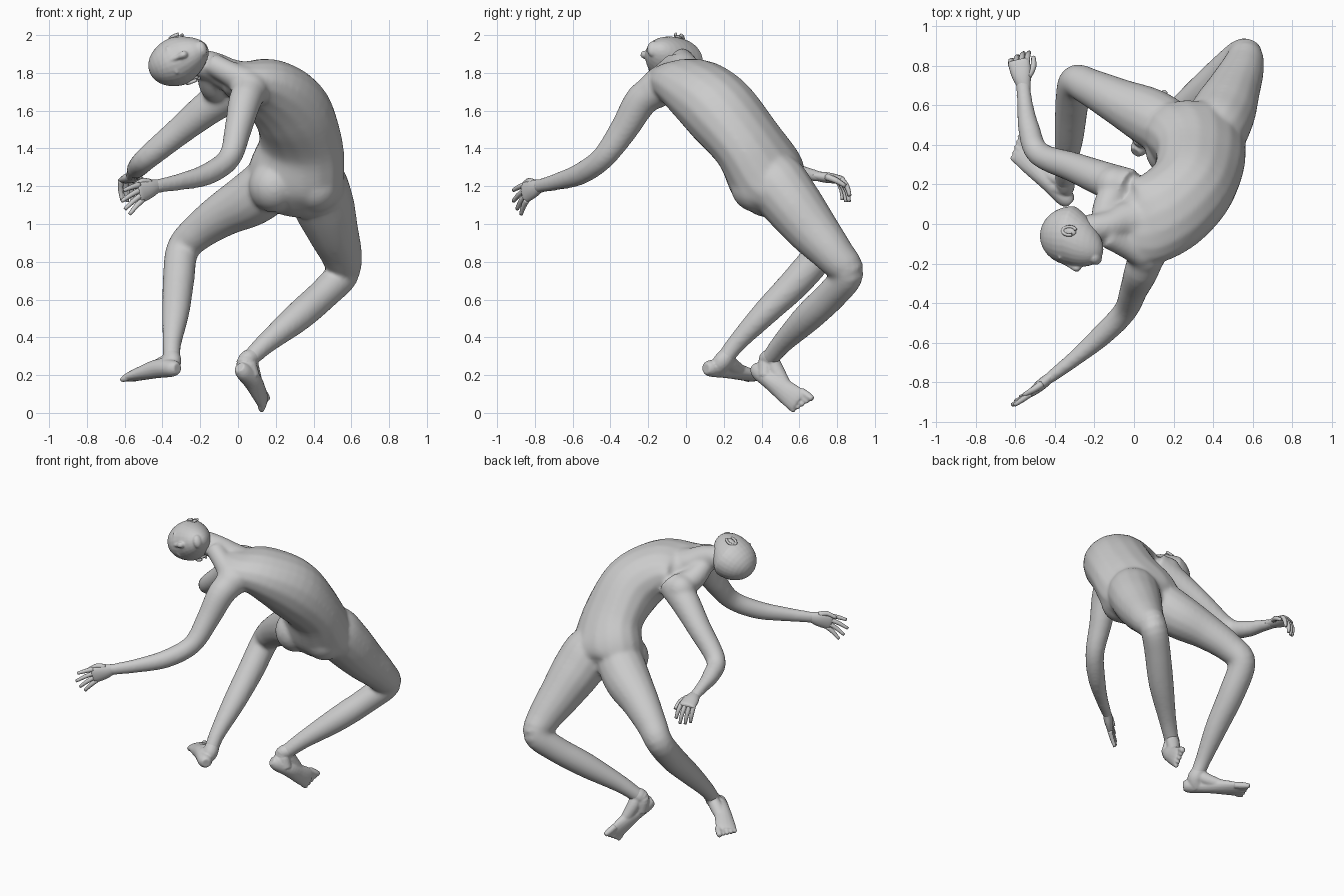
import bpy, bmesh, math
from mathutils import Vector as V, Matrix

if "Cube" in bpy.data.objects:
    bpy.data.objects.remove(bpy.data.objects["Cube"])

skin = bpy.data.materials.new("grey_skin")
skin.use_nodes = True
GREY = (0.6, 0.6, 0.6, 1)
skin.diffuse_color = GREY
skin.node_tree.nodes["Principled BSDF"].inputs["Base Color"].default_value = GREY


def catmull(a, b, c, d, t):
    return [0.5 * (2 * q + (r - p) * t + (2 * p - 5 * q + 4 * r - s) * t * t
                   + (3 * q - p - 3 * r + s) * t ** 3) for p, q, r, s in zip(a, b, c, d)]


def loft(bm, rows, side, side_end=None, steps=5, sides=16):
    """Closed elliptical tube; each row is x, y, z, half width, half depth."""
    side, side_end = V(side), V(side_end or side)
    ext = [rows[0]] + list(rows) + [rows[-1]]
    pts = [catmull(*ext[i:i + 4], k / steps) for i in range(len(rows) - 1) for k in range(steps)]
    pts.append(list(rows[-1]))
    centres = [V(p[:3]) for p in pts]
    rings = []
    for i, p in enumerate(pts):
        tan = (centres[min(i + 1, len(pts) - 1)] - centres[max(i - 1, 0)]).normalized()
        s = side.lerp(side_end, i / (len(pts) - 1))
        s = (s - tan * s.dot(tan)).normalized()
        d = tan.cross(s)
        rings.append([bm.verts.new(centres[i] + s * p[3] * math.cos(u) + d * p[4] * math.sin(u))
                      for u in (math.tau * k / sides for k in range(sides))])
    for r, q in zip(rings, rings[1:]):
        for k in range(sides):
            m = (k + 1) % sides
            bm.faces.new((r[k], r[m], q[m], q[k]))
    bm.faces.new(rings[0][::-1])
    bm.faces.new(rings[-1])


def ball(bm, centre, radii, axes=None, seg=20):
    rot = axes or Matrix.Identity(4)
    mat = Matrix.Translation(V(centre)) @ rot @ Matrix.Diagonal((*radii, 1))
    return bmesh.ops.create_uvsphere(bm, u_segments=seg, v_segments=seg // 2 + 2, radius=1, matrix=mat)["verts"]


def finish(bm, name, voxel=None, smooth=0):
    bmesh.ops.recalc_face_normals(bm, faces=bm.faces)
    me = bpy.data.meshes.new(name)
    bm.to_mesh(me)
    bm.free()
    me.materials.append(skin)
    ob = bpy.data.objects.new(name, me)
    bpy.context.collection.objects.link(ob)
    for p in me.polygons:
        p.use_smooth = True
    if voxel:
        rm = ob.modifiers.new("blend", "REMESH")
        rm.mode, rm.voxel_size, rm.use_smooth_shade = "VOXEL", voxel, True
        sm = ob.modifiers.new("soften", "SMOOTH")
        sm.factor, sm.iterations = 0.5, smooth


# Body: torso, neck and limbs blended into one skin
bm = bmesh.new()
loft(bm, [(.29, .53, 1.1, .14, .1), (.3, .48, 1.16, .245, .165), (.31, .43, 1.25, .265, .2),
          (.335, .33, 1.42, .235, .178), (.285, .18, 1.6, .22, .195), (.16, .06, 1.715, .225, .162),
          (.03, .01, 1.75, .22, .115), (-.05, .01, 1.77, .13, .085)], (-1, .05, 0), (-.2, .95, -.1))
loft(bm, [(.1, .01, 1.75, .13, .1), (-.04, .01, 1.785, .105, .09), (-.13, -.01, 1.83, .078, .082),
          (-.25, -.03, 1.86, .075, .075)], (0, 1, 0))
# Muscles from shoulder to neck
loft(bm, [(-.07, .2, 1.69, .08, .08), (-.13, .1, 1.73, .075, .075), (-.16, .01, 1.81, .06, .06)], (1, 0, 0))
loft(bm, [(.05, -.15, 1.75, .08, .08), (-.03, -.11, 1.79, .065, .07), (-.14, -.06, 1.85, .06, .06)], (1, 0, 0))
# Buttocks
for x in (.19, .41):
    ball(bm, (x, .38, 1.2), (.135, .145, .14))
# Shoulder caps
ball(bm, (.06, -.16, 1.71), (.1, .1, .1))
ball(bm, (-.1, .2, 1.68), (.1, .095, .1))
# Legs
loft(bm, [(.3, .36, 1.36, .06, .06), (.2, .46, 1.24, .14, .14), (.08, .54, 1.14, .15, .145),
          (-.08, .62, 1.05, .122, .115), (-.22, .69, .95, .098, .094), (-.295, .715, .86, .088, .087),
          (-.315, .59, .7, .084, .084), (-.33, .42, .53, .073, .07), (-.35, .26, .36, .05, .05),
          (-.35, .19, .26, .046, .046)], (1, 0, 0))
loft(bm, [(.35, .36, 1.36, .07, .07), (.4, .46, 1.24, .16, .16), (.45, .56, 1.11, .165, .158),
          (.5, .67, .97, .138, .138), (.55, .79, .83, .109, .108), (.555, .855, .74, .087, .092),
          (.46, .78, .635, .084, .084), (.32, .65, .51, .08, .08), (.15, .51, .37, .057, .057),
          (.05, .435, .275, .046, .046)], (.5, -.4, .5))
# Arms
loft(bm, [(.08, -.12, 1.72, .09, .09), (.04, -.23, 1.66, .09, .088), (0, -.33, 1.5, .076, .072),
          (-.045, -.44, 1.35, .063, .061), (-.16, -.56, 1.265, .059, .056), (-.3, -.68, 1.225, .047, .041),
          (-.43, -.78, 1.2, .038, .03), (-.45, -.795, 1.195, .036, .022)], (0, 0, 1))
loft(bm, [(-.02, .18, 1.7, .1, .1), (-.15, .225, 1.62, .094, .09), (-.3, .285, 1.5, .077, .077),
          (-.48, .355, 1.35, .063, .061), (-.53, .48, 1.3, .056, .054), (-.55, .6, 1.275, .042, .04),
          (-.56, .71, 1.25, .037, .029), (-.562, .73, 1.245, .036, .022)], (1, 0, 0))
finish(bm, "body", 0.011, 16)

# Head: skull narrowing into a jaw, with face details and ears
crown = V((-.9, .05, -.36)).normalized()
face = V((-.05, -.97, .12))
face = (face - crown * face.dot(crown)).normalized()
lateral = crown.cross(face)
axes = Matrix((lateral, face, crown)).transposed().to_4x4()
HEAD = V((-.31, -.06, 1.865))


def on_head(x, y, z):
    return HEAD + lateral * x + face * y + crown * z


bm = bmesh.new()
verts = ball(bm, (0, 0, 0), (1, 1, 1), seg=28)
for v in verts:
    x, y, z = v.co
    jaw = max(0, -z)
    v.co = on_head(x * .13 * (1 - .25 * jaw), y * .15 * (1 - .2 * jaw) + .068 * jaw, z * .17)
# Nose, lips, chin, eyelids and brow
loft(bm, [(*on_head(0, .138, .03), .011, .012), (*on_head(0, .152, -.01), .014, .016),
          (*on_head(0, .164, -.042), .02, .017), (*on_head(0, .14, -.056), .012, .01)], lateral, sides=10)
for z, w in ((-.086, .032), (-.099, .027)):
    ball(bm, on_head(0, .13, z), (w, .014, .007), axes, 12)
ball(bm, on_head(0, .106, -.138), (.045, .035, .028), axes, 14)
for s in (-1, 1):
    ball(bm, on_head(s * .046, .118, -.004), (.024, .016, .011), axes, 12)
    ball(bm, on_head(s * .045, .122, .03), (.036, .013, .01), axes, 12)
finish(bm, "head", 0.006, 5)

for s, name in ((-1, "left_ear"), (1, "right_ear")):
    bm = bmesh.new()
    rim = []
    for k in range(11):
        u = math.radians(-70 + 28 * k)
        rim.append((*on_head(s * (.126 - .006 * math.cos(u)), -.01 - .022 * math.cos(u),
                             -.03 + .036 * math.sin(u)), .009, .008))
    loft(bm, rim, lateral, steps=2, sides=8)
    ball(bm, on_head(s * .117, -.008, -.03), (.012, .024, .034), axes, 12)
    finish(bm, name)


# Hands: flat palm, four two-joint fingers and a thumb
def hand(name, wrist, forward, side, droop, curl):
    wrist, f, droop = V(wrist), V(forward).normalized(), V(droop).normalized()
    s = V(side)
    s = (s - f * s.dot(f)).normalized()
    bm = bmesh.new()
    loft(bm, [(*(wrist - f * .05), .028, .018), (*(wrist - f * .01), .037, .026),
              (*(wrist + f * .04), .05, .028), (*(wrist + f * .1), .055, .021),
              (*(wrist + f * .118), .048, .015)], s)
    for i in range(4):
        o = 1.5 - i
        length = (.095, .12, .115, .1)[i]
        p = wrist + f * .1 + s * o * .027
        d = (f + s * o * .13).normalized()
        bend = curl + .08 * i
        m = p + (d * (1 - bend * .6) + droop * bend).normalized() * length * .55
        e = m + (d * (1 - bend) + droop * bend * 1.6).normalized() * length * .55
        loft(bm, [(*p, .016, .016), (*m, .014, .014), (*e, .01, .01)], s, steps=3, sides=8)
    p = wrist + f * .025 + s * .03
    m = p + f * .04 + s * .034 + droop * .015
    e = m + f * .05 + s * .008 + droop * .025
    loft(bm, [(*p, .02, .019), (*m, .016, .016), (*e, .011, .011)], s, steps=3, sides=8)
    finish(bm, name)


hand("right_hand", (-.44, -.787, 1.197), (-.19, -.16, -.075), (0, 0, 1), (-.3, .1, -.6), .15)
hand("left_hand", (-.56, .715, 1.25), (-.03, .14, -.02), (1, .1, .1), (.15, .05, -1), .72)


# Feet: heel, arched instep and five toes, big toe on the side given
def foot(name, ankle, shin, heel, toe, side):
    ankle, heel, toe, shin = V(ankle), V(heel), V(toe), V(shin).normalized()
    f = (toe - heel).normalized()
    s = V(side)
    s = (s - f * s.dot(f)).normalized()
    up = s.cross(f)
    if up.dot(ankle - heel) < 0:
        up = -up
    n = (toe - heel).length
    bm = bmesh.new()
    loft(bm, [(*(heel + up * .035), .028, .03), (*(heel + f * .04 + up * .04), .047, .045),
              (*(heel + f * n * .35 + up * .048), .05, .05), (*(heel + f * n * .6 + up * .037), .06, .039),
              (*(heel + f * n * .78 + up * .027), .065, .029),
              (*(heel + f * n * .86 + up * .022), .06, .02)], s)
    # Ankle running out of the shin, then the instep
    loft(bm, [(*(ankle + shin * .13), .03, .03), (*(ankle + shin * .05), .045, .046), (*ankle, .048, .054),
              (*(heel + f * .1 + up * .045), .045, .06)], s)
    loft(bm, [(*(ankle + shin * .05), .03, .03), (*(ankle + f * .06), .042, .042),
              (*(heel + f * n * .62 + up * .038), .046, .03)], s)
    for i in range(5):
        o = 2 - i
        a = heel + f * n * .78 + s * o * .025 + up * .02
        b = heel + f * n * (1 - .03 * i) + s * o * .027 + up * .015
        r = .022 if i == 0 else .016
        loft(bm, [(*a, r, r), (*a.lerp(b, .6), r, r), (*b, r * .7, r * .7)], s, steps=3, sides=8)
    finish(bm, name, 0.006, 5)


foot("left_foot", (-.352, .19, .265), (0, .6, .8), (-.315, .105, .2), (-.615, .415, .16), (.7, .7, .1))
foot("right_foot", (.045, .43, .27), (.6, .45, .58), (-.025, .375, .235), (.14, .645, .025), (.1, .6, .75))
